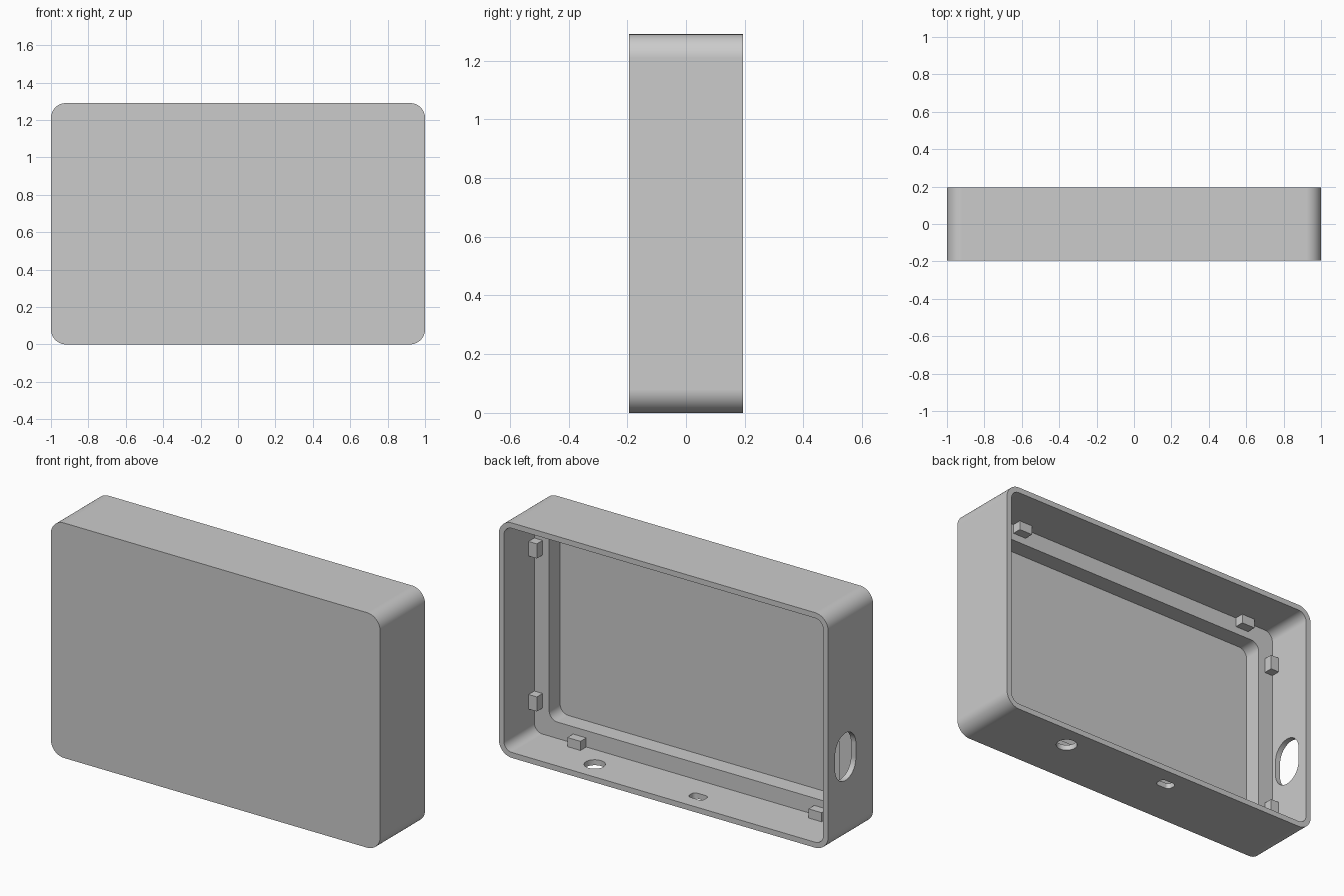
import bpy, bmesh
from math import cos, sin, pi

cube = bpy.data.objects.get("Cube")
if cube:
    bpy.data.objects.remove(cube, do_unlink=True)

grey = bpy.data.materials.new("plain grey")
grey.use_nodes = True
colour = (0.6, 0.6, 0.6, 1)
grey.diffuse_color = colour
grey.node_tree.nodes["Principled BSDF"].inputs["Base Color"].default_value = colour

# How a flat outline (u, v) at depth d lies in space for each extrusion axis
AXES = {
    "x": lambda u, v, d: (d, u, v),
    "y": lambda u, v, d: (u, d, v),
    "z": lambda u, v, d: (u, v, d),
}


def prism(name, axis, centre, size, radius, start, end, steps=16):
    """Rounded rectangle extruded along an axis."""
    half_u, half_v = size[0] / 2 - radius, size[1] / 2 - radius
    outline = []
    for quarter, (su, sv) in enumerate([(1, 1), (-1, 1), (-1, -1), (1, -1)]):
        for i in range(steps + 1 if radius else 1):
            a = (quarter + i / steps) * pi / 2
            point = (centre[0] + su * half_u + radius * cos(a),
                     centre[1] + sv * half_v + radius * sin(a))
            outline.append(point)
    bm = bmesh.new()
    place = AXES[axis]
    rings = [[bm.verts.new(place(u, v, d)) for u, v in outline] for d in (start, end)]
    for ring in rings:
        bm.faces.new(ring)
    for i in range(len(outline)):
        bm.faces.new((rings[0][i - 1], rings[0][i], rings[1][i], rings[1][i - 1]))
    bmesh.ops.remove_doubles(bm, verts=bm.verts, dist=1e-5)
    bmesh.ops.recalc_face_normals(bm, faces=bm.faces)
    mesh = bpy.data.meshes.new(name)
    bm.to_mesh(mesh)
    bm.free()
    mesh.materials.append(grey)
    obj = bpy.data.objects.new(name, mesh)
    bpy.context.collection.objects.link(obj)
    return obj


WIDTH, HEIGHT, BACK, WALL = 2.0, 1.29, 0.195, 0.03
LEDGE, LEDGE_Y = 0.09, -0.07
mid = (0, HEIGHT / 2)
inner = (WIDTH - 2 * WALL, HEIGHT - 2 * WALL)

# Case with stepped cavity, cable slot, round hole and small port
case = prism("case_shell", "y", mid, (WIDTH, HEIGHT), 0.08, -BACK, BACK)
cutters = [
    prism("main_cavity", "y", mid, inner, 0.05, LEDGE_Y, BACK + 0.1),
    prism("deep_recess", "y", mid, (inner[0] - 2 * LEDGE, inner[1] - 2 * LEDGE),
          0.05, WALL - BACK, 0),
    prism("side_slot", "x", (0.045, 0.463), (0.18, 0.26), 0.0899, -1.1, -0.9),
    prism("round_hole", "z", (0.504, 0.072), (0.106, 0.106), 0.0529, -0.1, 0.1),
    prism("small_port", "z", (-0.135, 0.088), (0.09, 0.06), 0.02, -0.1, 0.1, 6),
]
for cutter in cutters:
    cutter.hide_render = True
    cut = case.modifiers.new(cutter.name, "BOOLEAN")
    cut.operation = "DIFFERENCE"
    cut.solver = "EXACT"
    cut.object = cutter

# Bake the cuts and discard the cutters
depsgraph = bpy.context.evaluated_depsgraph_get()
cut_mesh = bpy.data.meshes.new_from_object(case.evaluated_get(depsgraph))
case.modifiers.clear()
case.data = cut_mesh
for cutter in cutters:
    bpy.data.objects.remove(cutter, do_unlink=True)

# Smooth rounded corners, crisp edges elsewhere
for face in case.data.polygons:
    face.use_smooth = True
case.data.set_sharp_from_angle(angle=pi / 6)
weighted = case.modifiers.new("even_normals", "WEIGHTED_NORMAL")
weighted.keep_sharp = True

# Retaining tabs on the ledge, two along each wall
LONG, THICK = 0.08, 0.05
TAB_FRONT, TAB_BACK = LEDGE_Y - 0.002, LEDGE_Y + THICK
reach = WALL + THICK / 2
for label, z in (("bottom", reach), ("top", HEIGHT - reach)):
    for side, x in (("left", 0.695), ("right", -0.77)):
        prism(f"{label}_{side}_tab", "y", (x, z), (LONG, THICK), 0, TAB_FRONT, TAB_BACK)
for side, x in (("left", 1 - reach), ("right", reach - 1)):
    for label, z in (("lower", 0.213), ("upper", 1.053)):
        prism(f"{side}_{label}_tab", "y", (x, z), (THICK, LONG), 0, TAB_FRONT, TAB_BACK)
